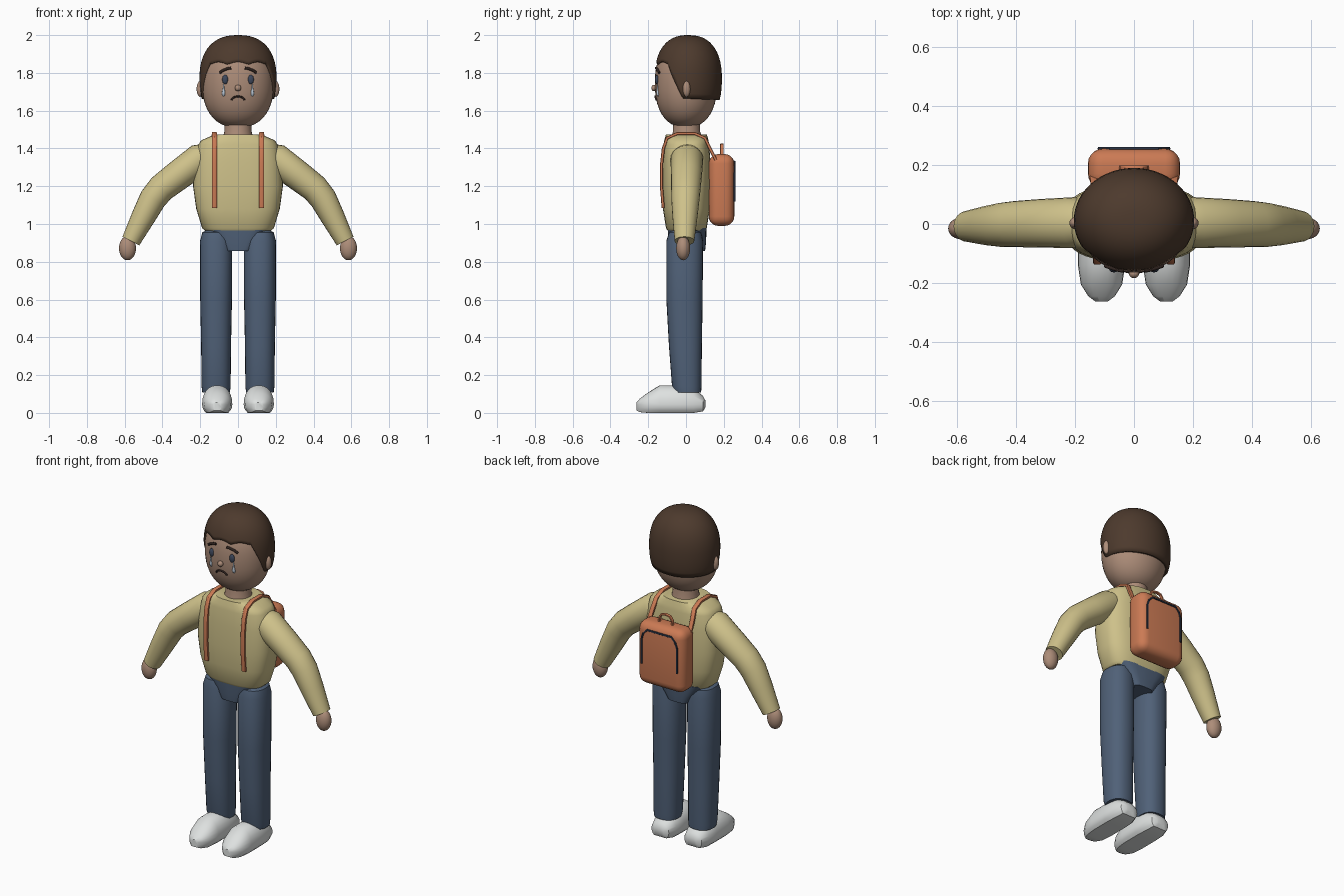
import bpy, bmesh, math
from mathutils import Vector

if "Cube" in bpy.data.objects:
    bpy.data.objects.remove(bpy.data.objects["Cube"])

X, Y, Z = Vector((1, 0, 0)), Vector((0, 1, 0)), Vector((0, 0, 1))
SIDES = (("left", 1), ("right", -1))


def material(name, rgb):
    lin = [(c / 255 / 12.92 if c < 11 else ((c / 255 + 0.055) / 1.055) ** 2.4) for c in rgb]
    m = bpy.data.materials.new(name)
    m.use_nodes = True
    m.diffuse_color = (*lin, 1)
    m.node_tree.nodes["Principled BSDF"].inputs["Base Color"].default_value = (*lin, 1)
    return m


SKIN = material("skin", (173, 141, 121))
HAIR = material("brown hair", (77, 58, 45))
SHIRT = material("khaki shirt", (206, 193, 138))
PANTS = material("blue trousers", (80, 97, 120))
SHOE = material("white shoes", (222, 225, 224))
BAG = material("orange bag", (203, 122, 84))
TRIM = material("navy trim", (42, 52, 70))
EYE = material("slate eyes", (62, 72, 92))
BROW = material("dark line", (48, 36, 32))
TEAR = material("pale tear", (190, 205, 220))


def finish(name, bm, mat, angle=40):
    bmesh.ops.remove_doubles(bm, verts=bm.verts, dist=0.0002)
    bmesh.ops.recalc_face_normals(bm, faces=bm.faces)
    me = bpy.data.meshes.new(name)
    bm.to_mesh(me)
    bm.free()
    me.materials.append(mat)
    ob = bpy.data.objects.new(name, me)
    bpy.context.collection.objects.link(ob)
    bpy.ops.object.select_all(action="DESELECT")
    bpy.context.view_layer.objects.active = ob
    ob.select_set(True)
    bpy.ops.object.shade_smooth_by_angle(angle=math.radians(angle))
    return ob


def power(v, p):
    return math.copysign(abs(v) ** (2 / p), v)


def ring(c, u, v, p=2, n=28):
    """Superellipse around c with half axes u and v."""
    angles = [math.tau * i / n for i in range(n)]
    return [Vector(c) + u * power(math.cos(a), p) + v * power(math.sin(a), p) for a in angles]


def loft(name, rings, mat, caps=True, angle=40):
    bm = bmesh.new()
    rows = [[bm.verts.new(co) for co in r] for r in rings]
    n = len(rows[0])
    for a, b in zip(rows, rows[1:]):
        for i in range(n):
            bm.faces.new((a[i], a[(i + 1) % n], b[(i + 1) % n], b[i]))
    if caps:
        bm.faces.new(rows[0])
        bm.faces.new(rows[-1])
    return finish(name, bm, mat, angle)


def sweep(name, pts, side, w, t, mat, p=4):
    """Strip of half width w along side and half thickness t."""
    pts = [Vector(q) for q in pts]
    rings = []
    for i, q in enumerate(pts):
        tangent = (pts[min(i + 1, len(pts) - 1)] - pts[max(i - 1, 0)]).normalized()
        rings.append(ring(q, side * w, tangent.cross(side).normalized() * t, p, 12))
    return loft(name, rings, mat)


def ball(name, loc, scale, mat):
    bm = bmesh.new()
    bmesh.ops.create_uvsphere(bm, u_segments=24, v_segments=14, radius=1)
    for v in bm.verts:
        v.co = Vector(loc) + Vector([a * b for a, b in zip(v.co, scale)])
    return finish(name, bm, mat)


# Head
HZ, HRX, HRY, HRZ, HP = 1.745, 0.19, 0.165, 0.235, 2.3


def head_scale(z):
    return max(0, 1 - abs((z - HZ) / HRZ) ** HP) ** (1 / HP)


def face_point(x, z, out=0.0):
    return Vector((x, -HRY * math.sqrt(head_scale(z) ** 2 - (x / HRX) ** 2) - out, z))


levels = [HZ + HRZ * power(math.sin(math.pi * (i / 22 - 0.5)), HP) for i in range(1, 22)]
loft("head", [ring((0, 0, z), X * HRX * head_scale(z), Y * HRY * head_scale(z), 2, 40)
              for z in levels], SKIN)
loft("neck", [ring((0, 0.003, z), X * r, Y * r) for z, r in ((1.44, 0.085), (1.49, 0.072), (1.55, 0.07))], SKIN)
ball("nose", face_point(0, 1.72, 0.004), (0.017, 0.015, 0.017), SKIN)


# Hair cap with scalloped fringe and straight nape
def hairline(deg):
    if deg < 51:
        return 1.845 + 0.014 * abs(math.sin(math.radians(deg * 5.3 + 90)))
    if deg < 80:
        return 1.85 - 0.185 * (deg - 51) / 29
    return 1.665 - 0.008 * math.sin(math.radians(deg - 80))


bm = bmesh.new()
cols, rows, hp, cz, rz = 120, 16, 2.4, 1.765, 0.235
grid = []
for c in range(cols):
    a = math.tau * c / cols
    deg = abs(math.degrees(a) if a <= math.pi else math.degrees(a) - 360)
    t = (hairline(deg) - cz) / rz
    start = math.asin(math.copysign(abs(t) ** (hp / 2), t))
    col = []
    for r in range(rows + 1):
        phi = start + (math.pi / 2 - start) * r / rows
        k = power(max(math.cos(phi), 0), hp) if r < rows else 0
        col.append(bm.verts.new((0.204 * k * math.sin(a), 0.012 - 0.178 * k * math.cos(a),
                                 cz + rz * power(math.sin(phi), hp))))
    grid.append(col)
for c in range(cols):
    a, b = grid[c], grid[(c + 1) % cols]
    for r in range(rows):
        bm.faces.new((a[r], b[r], b[r + 1], a[r + 1]))
hair = finish("hair", bm, HAIR)
thick = hair.modifiers.new("thickness", "SOLIDIFY")
thick.thickness, thick.offset = 0.02, -1

# Sad mouth
sweep("mouth", [face_point(0.034 * math.cos(a), 1.655 + 0.02 * math.sin(a), 0.002)
                for a in [math.pi * i / 10 for i in range(11)]], Y, 0.006, 0.005, BROW, 2)

# Torso
loft("shirt", [ring((0, 0.002, z), X * rx, Y * ry, 2.8, 40) for z, rx, ry in (
    (0.965, 0.175, 0.1), (0.978, 0.19, 0.108), (1.08, 0.221, 0.124), (1.2, 0.238, 0.13),
    (1.33, 0.23, 0.127), (1.42, 0.21, 0.121), (1.443, 0.195, 0.117), (1.475, 0.12, 0.108))], SHIRT)
loft("pelvis", [ring((0, 0.006, z), X * rx, Y * ry, 4) for z, rx, ry in (
    (0.858, 0.07, 0.095), (0.9, 0.1, 0.1), (0.98, 0.168, 0.103))], PANTS)

for side, s in SIDES:
    # Face details
    ball(side + "_ear", (s * 0.2, 0.003, 1.715), (0.019, 0.02, 0.042), SKIN)
    ball(side + "_eye", face_point(s * 0.068, 1.765), (0.016, 0.01, 0.025), EYE)
    sweep(side + "_eyebrow", [face_point(s * x, z, 0.003) for x, z in (
        (0.036, 1.826), (0.055, 1.823), (0.078, 1.814), (0.098, 1.8))], Y, 0.007, 0.007, BROW, 2)
    loft(side + "_tear", [ring(face_point(s * 0.076, z), X * r, Y * r, 2, 12) for z, r in (
        (1.74, 0.002), (1.715, 0.005), (1.695, 0.009), (1.684, 0.008), (1.676, 0.003))], TEAR)

    # Sleeve, bent at the elbow
    path = [(0.135, 1.36, 0.04), (0.155, 1.36, 0.068), (0.2, 1.345, 0.083), (0.32, 1.255, 0.079),
            (0.405, 1.19, 0.075), (0.45, 1.135, 0.072), (0.5, 1.04, 0.064), (0.567, 0.91, 0.05)]
    rings = []
    for i, (x, z, r) in enumerate(path):
        a, b = path[max(i - 1, 0)], path[min(i + 1, len(path) - 1)]
        d = Vector((s * (b[0] - a[0]), 0, b[1] - a[1])).normalized()
        rings.append(ring((s * x, 0.01 - 0.018 * i / 7, z), d.cross(Y) * r, Y * r * 1.04, 2, 24))
    loft(side + "_sleeve", rings, SHIRT)
    ball(side + "_hand", (s * 0.585, -0.015, 0.872), (0.045, 0.037, 0.064), SKIN)

    # Trouser leg
    loft(side + "_leg", [ring((s * 0.116, y, z), X * rx, Y * ry, 2.3) for z, rx, y, ry in (
        (0.972, 0.045, -0.005, 0.055), (0.955, 0.073, -0.005, 0.085), (0.91, 0.085, -0.007, 0.097),
        (0.6, 0.084, -0.008, 0.096), (0.35, 0.079, -0.003, 0.087), (0.14, 0.077, 0.004, 0.078),
        (0.108, 0.073, 0.008, 0.072))], PANTS)

    # Shoe, flat underneath
    rings = []
    for y, w, low, high in ((0.103, 0.03, 0.03, 0.065), (0.09, 0.058, 0.008, 0.09), (0.04, 0.076, 0, 0.13),
                            (-0.03, 0.08, 0, 0.146), (-0.14, 0.08, 0, 0.146), (-0.205, 0.07, 0, 0.105),
                            (-0.245, 0.045, 0.004, 0.075), (-0.262, 0.022, 0.012, 0.055)):
        r = ring((s * 0.11, y, 0.045), X * w, Z * (high - 0.045), 2.2, 24)
        for v in r:
            if v.z < 0.045:
                v.z = 0.045 - (0.045 - low) * min(1, (0.045 - v.z) / (high - 0.045) * 1.35)
        rings.append(r)
    loft(side + "_shoe", rings, SHOE)

    # Shoulder strap
    sweep(side + "_strap", [(s * x, y, z) for x, y, z in (
        (0.125, -0.121, 1.085), (0.125, -0.13, 1.2), (0.125, -0.129, 1.32), (0.125, -0.12, 1.4),
        (0.125, -0.1, 1.455), (0.125, -0.045, 1.48), (0.125, 0.045, 1.48), (0.127, 0.1, 1.455),
        (0.133, 0.127, 1.4), (0.137, 0.16, 1.335))], X, 0.0135, 0.008, BAG)

# Backpack with rounded edges, carry loop and pocket trim
bm = bmesh.new()
bmesh.ops.create_cube(bm, size=1)
for v in bm.verts:
    v.co = Vector((v.co.x * 0.312, v.co.y * 0.135 + 0.188, v.co.z * 0.38 + 1.18))
bmesh.ops.bevel(bm, geom=bm.edges[:], offset=0.05, segments=5, profile=0.5, affect="EDGES")
finish("backpack", bm, BAG)
sweep("carry_loop", [(x, 0.19, z) for x, z in (
    (-0.045, 1.36), (-0.042, 1.395), (-0.028, 1.416), (0, 1.421),
    (0.028, 1.416), (0.042, 1.395), (0.045, 1.36))], Y, 0.009, 0.006, BAG)
sweep("pocket_trim", [(x, 0.256, z) for x, z in (
    (-0.118, 1.12), (-0.118, 1.27), (-0.108, 1.302), (-0.082, 1.33), (0.082, 1.33),
    (0.108, 1.302), (0.118, 1.27), (0.118, 1.12))], Y, 0.005, 0.005, TRIM)
